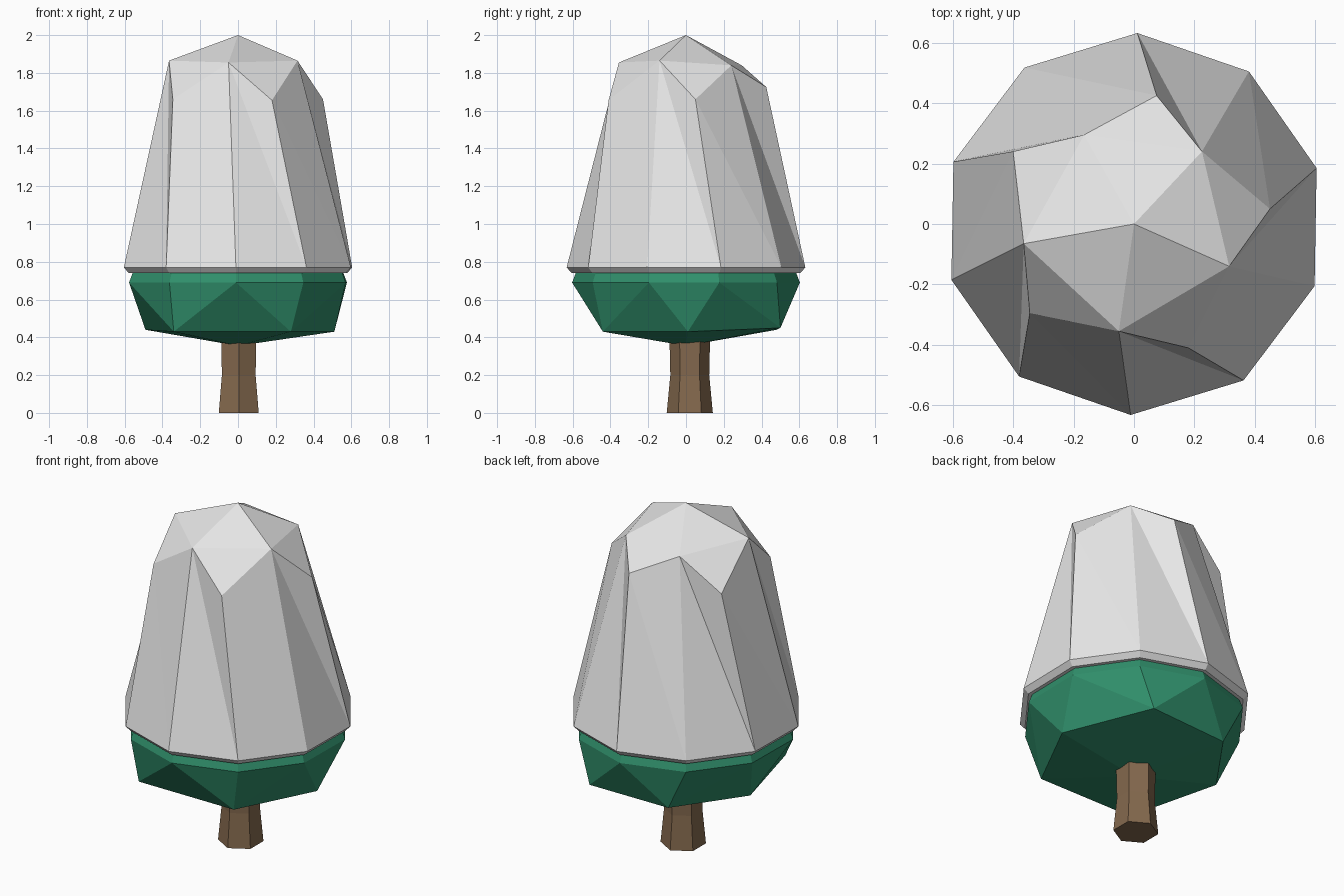
import bpy
import bmesh
from math import cos, sin, radians

default_cube = bpy.data.objects.get("Cube")
if default_cube:
    bpy.data.objects.remove(default_cube, do_unlink=True)


def make_material(name, colour):
    material = bpy.data.materials.new(name)
    material.use_nodes = True
    material.diffuse_color = (*colour, 1)
    shader = material.node_tree.nodes["Principled BSDF"]
    shader.inputs["Base Color"].default_value = (*colour, 1)
    shader.inputs["Roughness"].default_value = 0.9
    return material


def ring(sides, radius, height, start_angle, centre=(0, 0)):
    """Corner positions of a regular polygon lying flat."""
    corners = []
    for index in range(sides):
        angle = radians(start_angle + index * 360 / sides)
        corners.append((centre[0] + radius * cos(angle),
                        centre[1] + radius * sin(angle), height))
    return corners


def add_points(mesh, points):
    return [mesh.verts.new(point) for point in points]


def bridge(mesh, lower, upper):
    """Join two rings with triangles that follow the twist of the crown."""
    for index in range(len(lower)):
        previous = index - 1
        mesh.faces.new((lower[previous], lower[index], upper[previous]))
        mesh.faces.new((lower[index], upper[index], upper[previous]))


def finish(mesh, name, material):
    bmesh.ops.recalc_face_normals(mesh, faces=mesh.faces[:])
    data = bpy.data.meshes.new(name)
    mesh.to_mesh(data)
    mesh.free()
    data.materials.append(material)
    part = bpy.data.objects.new(name, data)
    bpy.context.collection.objects.link(part)
    return part


snow = make_material("snow white", (0.8, 0.8, 0.8))
leaf = make_material("pine green", (0.03, 0.28, 0.15))
bark = make_material("bark brown", (0.23, 0.14, 0.075))

CROWN_SIDES = 10
CROWN_TURN = 17

# Snow cap: inner and outer shoulder corners alternate around the peak
mesh = bmesh.new()
shoulder = add_points(mesh, [
    (0.45, 0.05, 1.66), (0.225, 0.24, 1.84),
    (0.075, 0.425, 1.725), (-0.165, 0.295, 1.84),
    (-0.4, 0.24, 1.66), (-0.365, -0.065, 1.865),
    (-0.345, -0.295, 1.66), (-0.05, -0.355, 1.855),
    (0.18, -0.41, 1.655), (0.315, -0.14, 1.865)])
peak = mesh.verts.new((0, 0, 2))
brim = add_points(mesh, ring(CROWN_SIDES, 0.632, 0.77, CROWN_TURN))
lip = add_points(mesh, ring(CROWN_SIDES, 0.605, 0.74, CROWN_TURN))
bridge(mesh, brim, shoulder)
bridge(mesh, lip, brim)
for index in range(0, CROWN_SIDES, 2):
    before, after = shoulder[index - 1], shoulder[index + 1]
    mesh.faces.new((before, shoulder[index], after))
    mesh.faces.new((before, after, peak))
mesh.faces.new(lip)
finish(mesh, "snow_cap", snow)

# Green foliage: faceted bowl under the snow
mesh = bmesh.new()
add_points(mesh, ring(CROWN_SIDES, 0.58, 0.75, CROWN_TURN))
add_points(mesh, ring(CROWN_SIDES, 0.603, 0.69, CROWN_TURN))
add_points(mesh, [(0.51, 0.01, 0.43), (0.28, 0.5, 0.45),
                  (-0.22, 0.48, 0.44), (-0.49, 0.1, 0.44),
                  (-0.34, -0.44, 0.43), (0.28, -0.44, 0.43)])
mesh.verts.new((0, 0, 0.355))
bmesh.ops.convex_hull(mesh, input=mesh.verts[:])
finish(mesh, "foliage", leaf)

# Trunk: six-sided post with a narrow waist
mesh = bmesh.new()
levels = [add_points(mesh, ring(6, radius, height, 30, (0.004, 0.02)))
          for radius, height in ((0.122, 0), (0.103, 0.2), (0.108, 0.42))]
for lower, upper in zip(levels, levels[1:]):
    for index in range(len(lower)):
        mesh.faces.new((lower[index - 1], lower[index],
                        upper[index], upper[index - 1]))
mesh.faces.new(levels[0])
mesh.faces.new(levels[-1])
finish(mesh, "trunk", bark)
